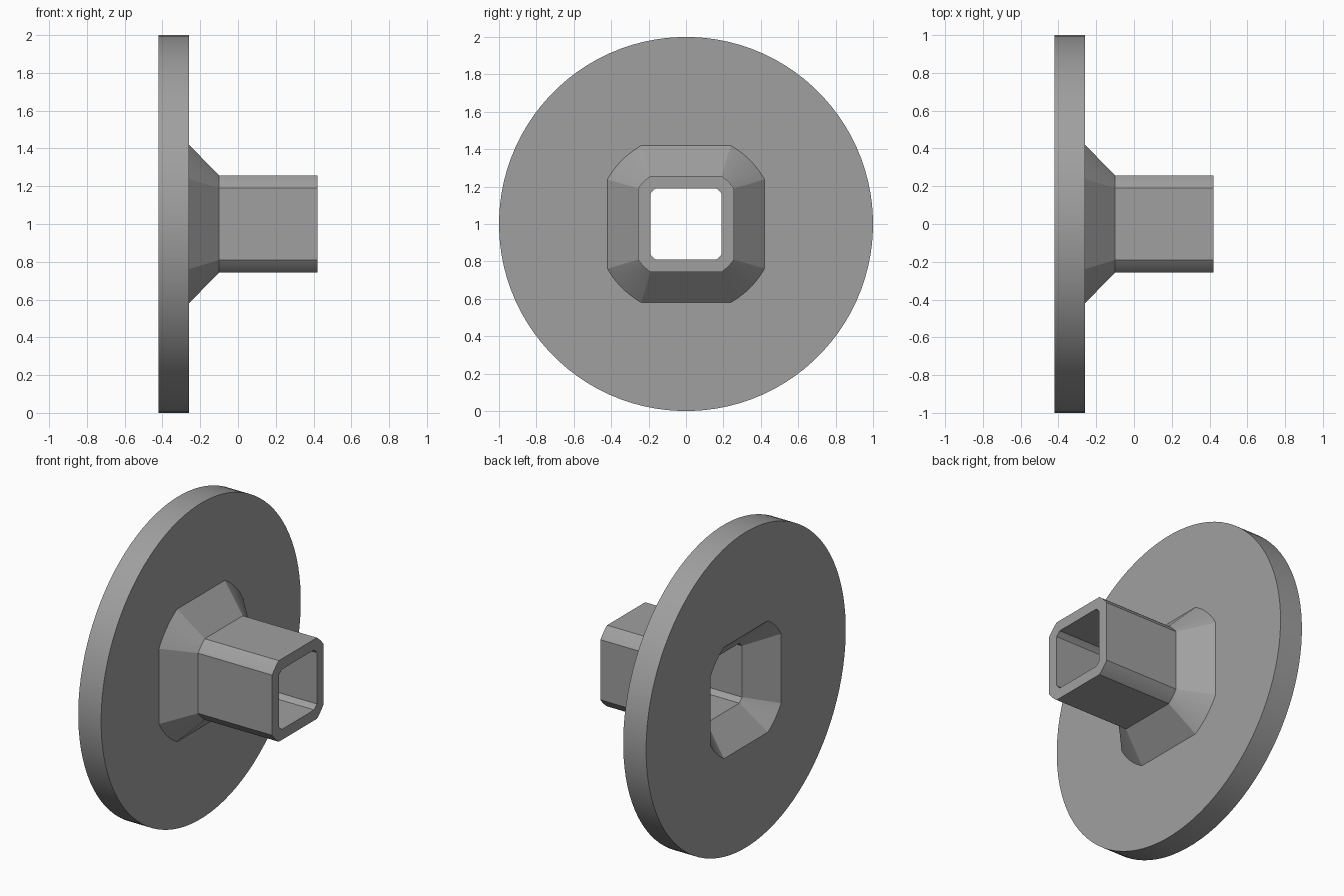
import bpy, bmesh, math

if "Cube" in bpy.data.objects:
    bpy.data.objects.remove(bpy.data.objects["Cube"])

SEG = 24  # points per quarter turn


def section(x, half, radius):
    """Square trimmed by a circle, in the plane at x."""
    a0 = math.acos(half / radius)
    pts = []
    for k in range(4):
        for j in range(SEG):
            a = k * math.pi / 2 + a0 + (math.pi / 2 - 2 * a0) * j / (SEG - 1)
            pts.append((x, radius * math.cos(a), 1 + radius * math.sin(a)))
    return pts


def circle(x, radius):
    n = SEG * 4
    return [(x, radius * math.cos(math.tau * (i + .5) / n),
             1 + radius * math.sin(math.tau * (i + .5) / n)) for i in range(n)]


# Cross-sections running over the outside and back through the bore
loops = [
    section(0.42, 0.257, 0.32),    # tube end, outside
    section(-0.10, 0.257, 0.32),   # tube meets flare
    section(-0.26, 0.42, 0.483),   # flare meets flange
    circle(-0.26, 1.0),            # flange rim
    circle(-0.42, 1.0),
    section(-0.42, 0.353, 0.416),  # flared mouth
    section(-0.26, 0.19, 0.25),    # bore
    section(0.42, 0.19, 0.25),
]

bm = bmesh.new()
rings = [[bm.verts.new(p) for p in loop] for loop in loops]
n = SEG * 4
for r, ring in enumerate(rings):
    nxt = rings[(r + 1) % len(rings)]
    for i in range(n):
        j = (i + 1) % n
        bm.faces.new((ring[i], ring[j], nxt[j], nxt[i]))
bmesh.ops.recalc_face_normals(bm, faces=bm.faces)

mesh = bpy.data.meshes.new("flanged_square_tube")
bm.to_mesh(mesh)
bm.free()
obj = bpy.data.objects.new("flanged_square_tube", mesh)
bpy.context.collection.objects.link(obj)

# Plain grey finish
grey = bpy.data.materials.new("grey")
grey.diffuse_color = (0.35, 0.35, 0.35, 1)
grey.use_nodes = True
grey.node_tree.nodes["Principled BSDF"].inputs["Base Color"].default_value = grey.diffuse_color
mesh.materials.append(grey)

bpy.context.view_layer.objects.active = obj
obj.select_set(True)
bpy.ops.object.shade_smooth_by_angle(angle=math.radians(20))
